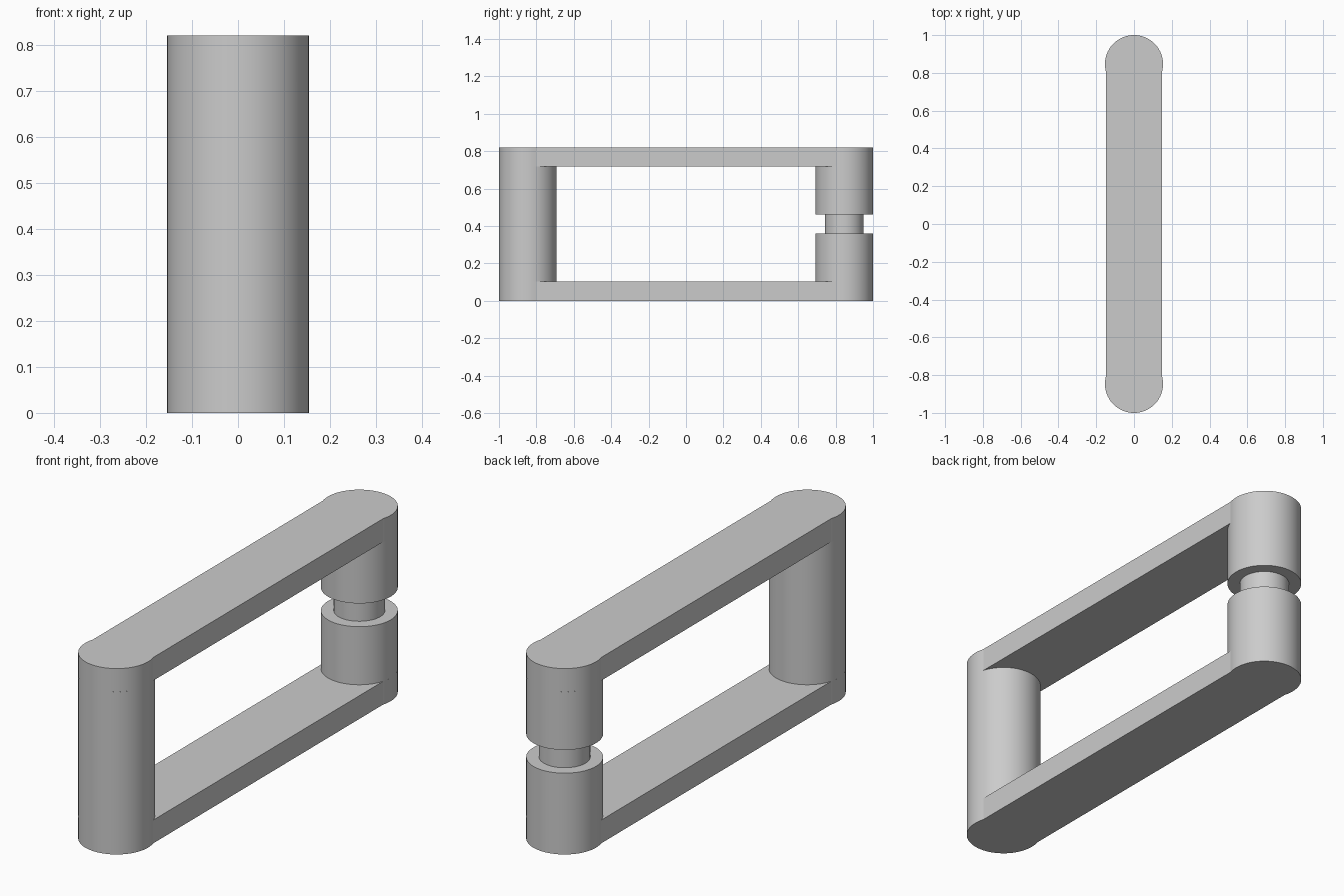
import bpy
import bmesh
from math import asin, cos, sin, pi, radians
from mathutils import Matrix, Vector

if "Cube" in bpy.data.objects:
    bpy.data.objects.remove(bpy.data.objects["Cube"], do_unlink=True)

U = 2 / 39                 # design unit
R = 3 * U                  # post radius
PIN = 2 * U                # pin radius
BAR_HALF = 2.875 * U       # bars are slightly narrower than the posts
THICK = 2 * U
HEIGHT = 16 * U
POST_Y = 1 - R
SEGMENTS = 72

grey = bpy.data.materials.new("plain grey")
grey.use_nodes = True
colour = (0.6, 0.6, 0.6, 1)
grey.diffuse_color = colour
grey.node_tree.nodes["Principled BSDF"].inputs["Base Color"].default_value = colour


def finish(name, bm):
    bmesh.ops.recalc_face_normals(bm, faces=bm.faces)
    mesh = bpy.data.meshes.new(name)
    bm.to_mesh(mesh)
    bm.free()
    mesh.materials.append(grey)
    obj = bpy.data.objects.new(name, mesh)
    bpy.context.collection.objects.link(obj)
    bpy.ops.object.select_all(action="DESELECT")
    obj.select_set(True)
    bpy.context.view_layer.objects.active = obj
    bpy.ops.object.shade_smooth_by_angle(angle=radians(10))
    return obj


def bar(name, z):
    """Round-ended bar whose ends match the posts."""
    bm = bmesh.new()
    over = asin((R * R - BAR_HALF ** 2) ** 0.5 / R)   # arc wraps past the post centre
    steps = SEGMENTS // 2 + 4
    outline = []
    for side in (1, -1):
        for i in range(steps + 1):
            a = -over + (pi + 2 * over) * i / steps
            outline.append((side * R * cos(a), side * (POST_Y + R * sin(a)), z))
    base = bm.faces.new([bm.verts.new(p) for p in outline])
    top = bmesh.ops.extrude_face_region(bm, geom=[base], use_keep_orig=True)
    moved = [g for g in top["geom"] if isinstance(g, bmesh.types.BMVert)]
    bmesh.ops.translate(bm, vec=(0, 0, THICK), verts=moved)
    return finish(name, bm)


def post(name, y, profile):
    """Revolve a (radius, height) profile about a vertical axis."""
    bm = bmesh.new()
    verts = [bm.verts.new((r, y, z)) for r, z in profile]
    edges = [bm.edges.new(pair) for pair in zip(verts, verts[1:])]
    bmesh.ops.spin(bm, geom=verts + edges, cent=(0, y, 0), axis=(0, 0, 1),
                   angle=2 * pi, steps=SEGMENTS)
    bmesh.ops.remove_doubles(bm, verts=bm.verts, dist=1e-5)
    return finish(name, bm)


# Two long bars
bar("lower_bar", 0)
bar("upper_bar", HEIGHT - THICK)

# Plain front post, and back post split by a narrow pin
low, high = THICK, HEIGHT - THICK
post("front_post", -POST_Y, [(R, low), (R, high)])
post("back_post_with_pin", POST_Y, [
    (R, low), (R, 7 * U), (PIN, 7 * U),
    (PIN, 9 * U), (R, 9 * U), (R, high)])
